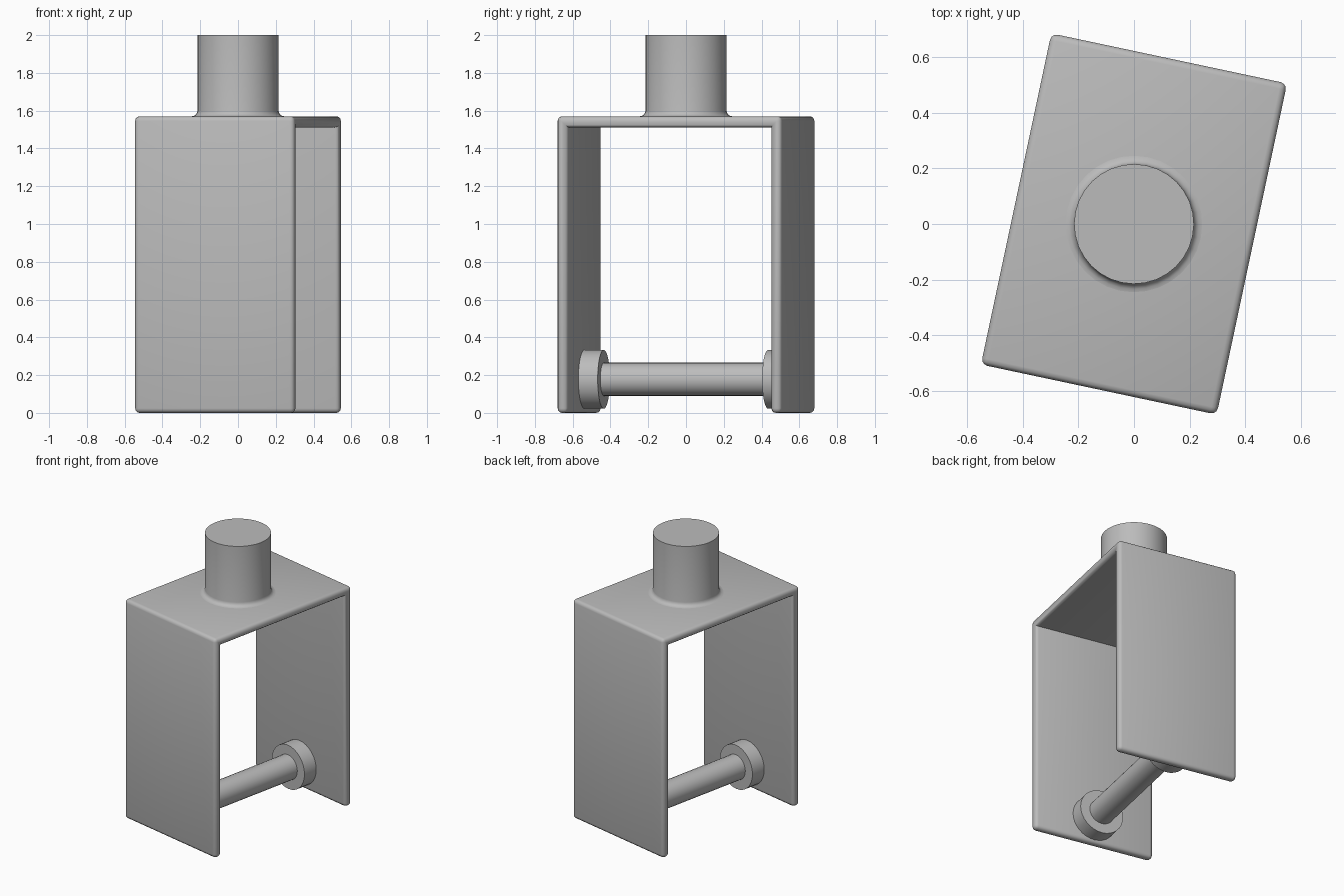
import bpy, bmesh, math
from mathutils import Matrix

cube = bpy.data.objects.get("Cube")
if cube:
    bpy.data.objects.remove(cube, do_unlink=True)

grey = bpy.data.materials.new("plain grey")
grey.use_nodes = True
colour = (0.5, 0.5, 0.5, 1)
grey.diffuse_color = colour
grey.node_tree.nodes["Principled BSDF"].inputs["Base Color"].default_value = colour

TURN = Matrix.Rotation(math.radians(-12), 4, "Z")
WIDTH, LENGTH, HEIGHT, WALL = 0.865, 1.215, 1.57, 0.058
PIN_Z = 0.178


def finish(name, bm, matrix):
    bmesh.ops.recalc_face_normals(bm, faces=bm.faces)
    mesh = bpy.data.meshes.new(name)
    bm.to_mesh(mesh)
    bm.free()
    mesh.materials.append(grey)
    obj = bpy.data.objects.new(name, mesh)
    bpy.context.collection.objects.link(obj)
    obj.matrix_world = matrix
    bpy.ops.object.select_all(action="DESELECT")
    obj.select_set(True)
    bpy.context.view_layer.objects.active = obj
    bpy.ops.object.shade_smooth_by_angle(angle=math.radians(35))
    return obj


def lathe(name, profile, matrix, sides=24):
    """Turn (radius, height) points around the local z axis."""
    bm = bmesh.new()
    verts = [bm.verts.new((r, 0, z)) for r, z in profile]
    edges = [bm.edges.new(pair) for pair in zip(verts, verts[1:])]
    bmesh.ops.spin(bm, geom=verts + edges, cent=(0, 0, 0), axis=(0, 0, 1),
                   angle=math.tau, steps=sides, use_duplicate=False)
    bmesh.ops.remove_doubles(bm, verts=bm.verts, dist=0.0005)
    return finish(name, bm, matrix)


# Bracket: an upside-down U, extruded across its width, outer edges rounded
out, inn = LENGTH / 2, LENGTH / 2 - WALL
under = HEIGHT - WALL
outline = [(-out, 0), (-out, HEIGHT), (out, HEIGHT), (out, 0),
           (inn, 0), (inn, under), (-inn, under), (-inn, 0)]
bm = bmesh.new()
side = bm.faces.new([bm.verts.new((-WIDTH / 2, y, z)) for y, z in outline])
moved = bmesh.ops.extrude_face_region(bm, geom=[side], use_keep_orig=True)
bmesh.ops.translate(bm, vec=(WIDTH, 0, 0),
                    verts=[v for v in moved["geom"] if isinstance(v, bmesh.types.BMVert)])
bmesh.ops.recalc_face_normals(bm, faces=bm.faces)
convex = [e for e in bm.edges if e.calc_face_angle_signed(0) > 0.5]
bmesh.ops.bevel(bm, geom=convex, offset=0.024, segments=3, profile=0.5,
                affect="EDGES", clamp_overlap=True)
finish("bracket", bm, TURN)

# Stem: round post with a small flared fillet where it meets the bracket
R, FLARE = 0.215, 0.03
fillet = [(R + FLARE * (1 - math.sin(a)), HEIGHT + FLARE * (1 - math.cos(a)))
          for a in (i * math.pi / 8 for i in range(5))]
lathe("stem", [(0, HEIGHT - 0.02), (R + FLARE, HEIGHT - 0.02)] + fillet
      + [(R, 2), (0, 2)], TURN, 32)

# Axle between the walls, with a collar against each wall
along_y = TURN @ Matrix.Translation((0, 0, PIN_Z)) @ Matrix.Rotation(-math.pi / 2, 4, "X")
lathe("axle", [(0, -inn), (0.088, -inn), (0.088, inn), (0, inn)], along_y)
for label, s in (("front", -1), ("back", 1)):
    near, far = s * 0.445, s * (inn + 0.005)
    lathe(label + "_collar", [(0, near), (0.156, near), (0.156, far), (0, far)],
          along_y, 32)
